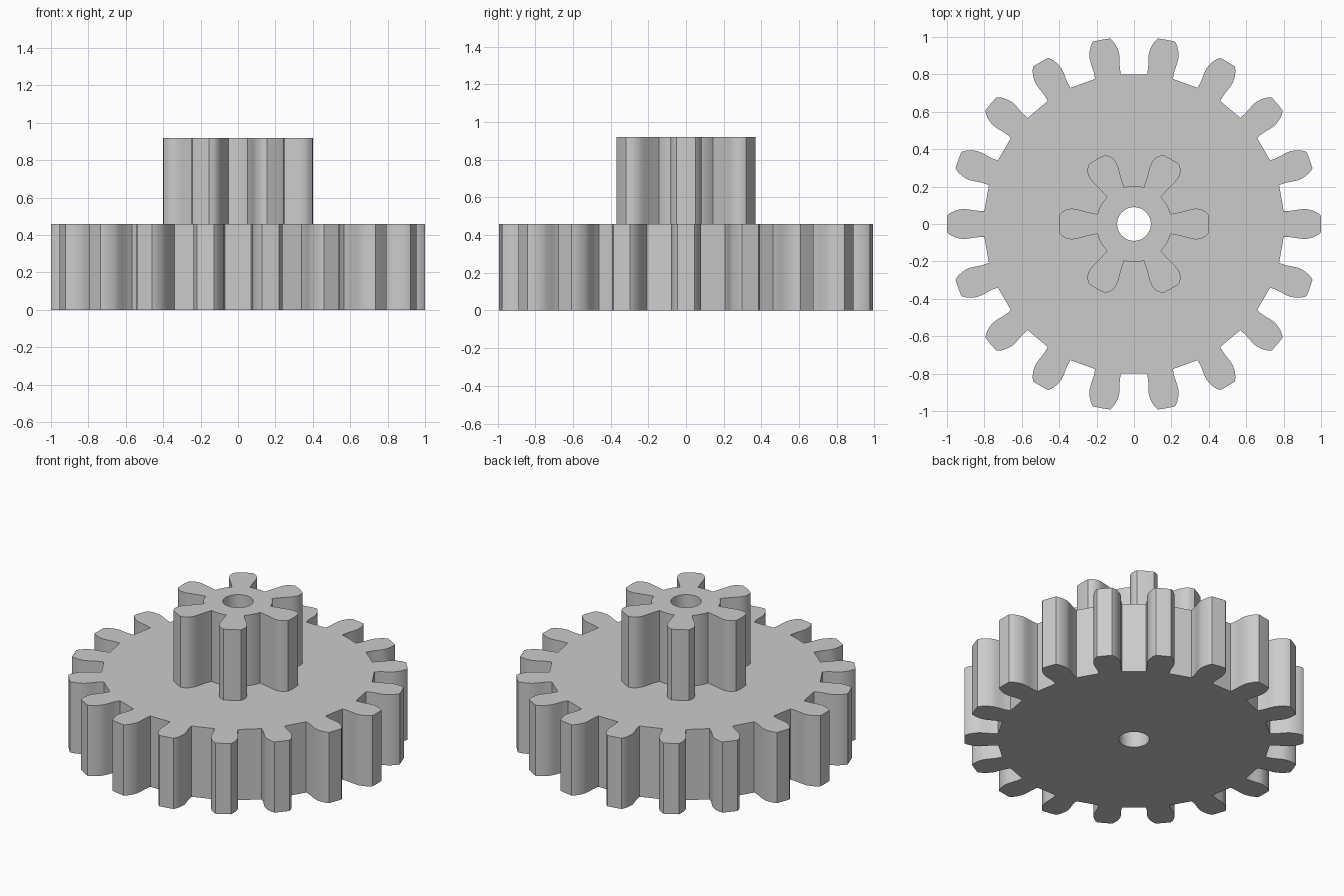
import bpy, bmesh
from math import cos, sin, pi, atan2, hypot, radians

cube = bpy.data.objects.get("Cube")
if cube:
    bpy.data.objects.remove(cube, do_unlink=True)

BORE = 0.09
BORE_SIDES = 48

grey = bpy.data.materials.new("plain_grey")
grey.use_nodes = True
colour = (0.6, 0.6, 0.6, 1)
grey.diffuse_color = colour
grey.node_tree.nodes["Principled BSDF"].inputs["Base Color"].default_value = colour


def refine(flank, steps=3):
    """Catmull-Rom curve through the flank points."""
    pts = [flank[0]] + flank + [flank[-1]]
    out = []
    for a, b, c, d in zip(pts, pts[1:], pts[2:], pts[3:]):
        for s in range(steps):
            t = s / steps
            out.append(tuple(
                0.5 * (2 * q + (r - p) * t + (2 * p - 5 * q + 4 * r - u) * t ** 2
                       + (3 * q - p - 3 * r + u) * t ** 3)
                for p, q, r, u in zip(a, b, c, d)))
    return out + [flank[-1]]


def gear_outline(teeth, flank, tip, root_arc):
    """Repeat one tooth (flank points run root to tip as radial, half width)."""
    side = refine(flank)
    tooth = [(x, -y) for x, y in side] + [(tip, 0)] + side[::-1]
    pitch = 2 * pi / teeth
    polar = [(hypot(x, y), atan2(y, x)) for x, y in tooth]
    # Round the root between two teeth where wanted
    r, start = polar[-1]
    for i in range(1, root_arc):
        polar.append((r, start + (pitch - 2 * start) * i / root_arc))
    return [(r * cos(a + k * pitch), r * sin(a + k * pitch))
            for k in range(teeth) for r, a in polar]


def bored_gear(name, outline, bottom, top):
    """Fill the outline around the bore and extrude it."""
    bm = bmesh.new()
    bore = [(BORE * cos(2 * pi * i / BORE_SIDES), BORE * sin(2 * pi * i / BORE_SIDES))
            for i in range(BORE_SIDES)]
    edges = []
    for loop in (outline, bore):
        verts = [bm.verts.new((x, y, bottom)) for x, y in loop]
        edges += [bm.edges.new((v, verts[i - 1])) for i, v in enumerate(verts)]
    bmesh.ops.triangle_fill(bm, edges=edges, use_beauty=True)
    ext = bmesh.ops.extrude_face_region(bm, geom=bm.faces[:], use_keep_orig=True)
    for v in ext["geom"]:
        if isinstance(v, bmesh.types.BMVert):
            v.co.z = top
    bmesh.ops.recalc_face_normals(bm, faces=bm.faces[:])
    mesh = bpy.data.meshes.new(name)
    bm.to_mesh(mesh)
    bm.free()
    mesh.materials.append(grey)
    obj = bpy.data.objects.new(name, mesh)
    bpy.context.collection.objects.link(obj)
    bpy.ops.object.select_all(action="DESELECT")
    obj.select_set(True)
    bpy.context.view_layer.objects.active = obj
    bpy.ops.object.shade_smooth_by_angle(angle=radians(25))
    return obj


# Wide lower gear with flat roots
wheel_flank = [(0.80, 0.07), (0.84, 0.071), (0.88, 0.077), (0.915, 0.08),
               (0.95, 0.073), (0.98, 0.06), (0.999, 0.046)]
bored_gear("large_gear", gear_outline(18, wheel_flank, 1.0, 1), 0, 0.46)

# Narrow upper gear with rounded roots
pinion_flank = [(0.196, 0.053), (0.25, 0.064), (0.30, 0.077), (0.335, 0.082),
                (0.37, 0.074), (0.397, 0.051)]
bored_gear("small_gear", gear_outline(6, pinion_flank, 0.4, 6), 0.46, 0.92)
